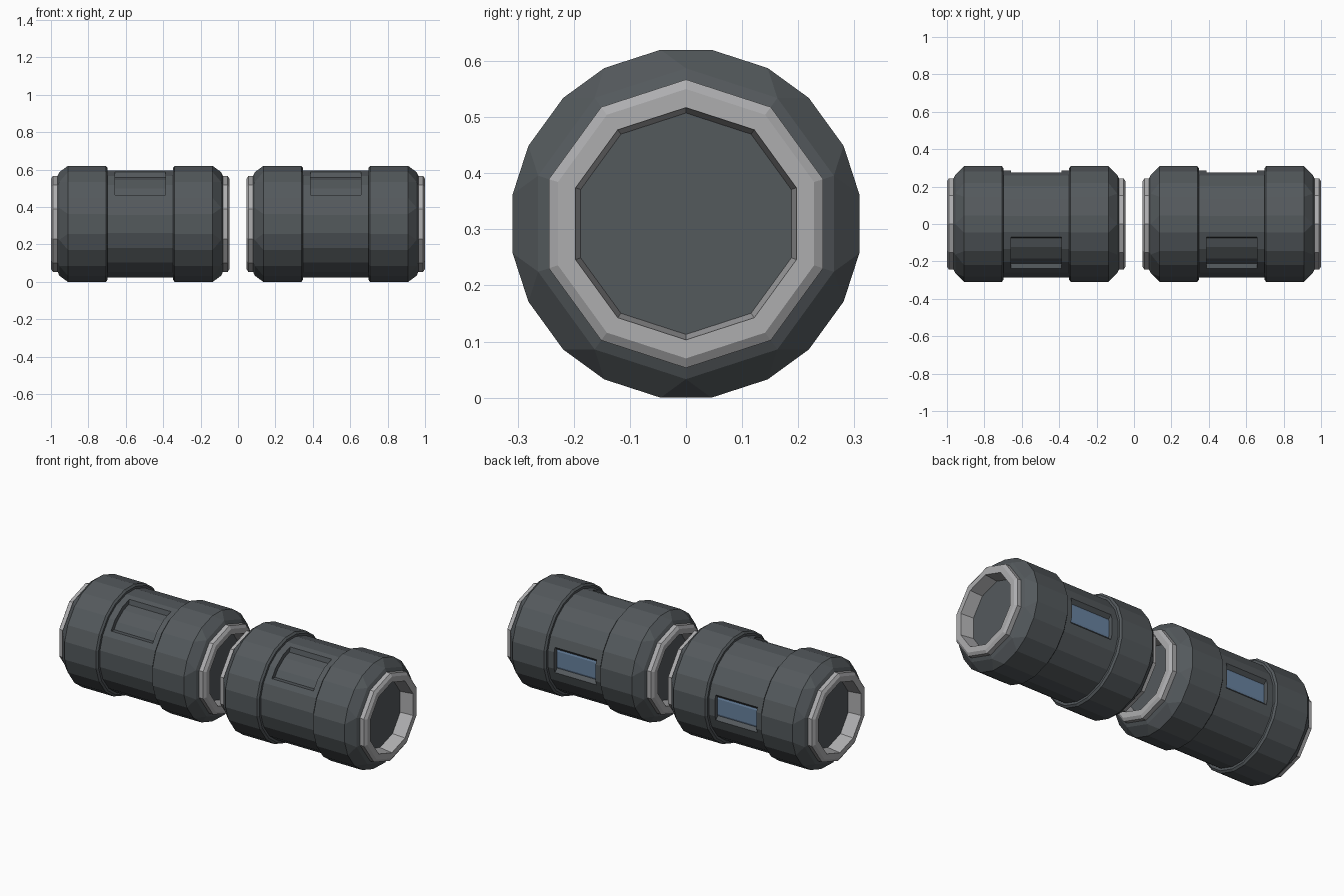
import bpy, bmesh, math
from mathutils import Vector

cube = bpy.data.objects.get("Cube")
if cube:
    bpy.data.objects.remove(cube)

SPREAD = 8.3      # half angle of each flattened corner, degrees
MID_Z = 0.31


def material(name, rgb):
    m = bpy.data.materials.new(name)
    m.use_nodes = True
    m.diffuse_color = (*rgb, 1)
    m.node_tree.nodes["Principled BSDF"].inputs["Base Color"].default_value = (*rgb, 1)
    return m


casing_grey = material("casing dark grey", (0.088, 0.1, 0.108))
rim_grey = material("rim light grey", (0.42, 0.42, 0.43))
glass_blue = material("window blue", (0.14, 0.225, 0.35))


def corner_angles(spread):
    return [36 * i + s * spread for i in range(10) for s in (-1, 1)]


def polar(x, r, angle):
    a = math.radians(angle)
    return Vector((x, r * math.sin(a), r * math.cos(a)))


def finish(bm, name, x, mats):
    bmesh.ops.remove_doubles(bm, verts=bm.verts, dist=0.0001)
    bmesh.ops.recalc_face_normals(bm, faces=bm.faces)
    mesh = bpy.data.meshes.new(name)
    bm.to_mesh(mesh)
    bm.free()
    for m in mats:
        mesh.materials.append(m)
    ob = bpy.data.objects.new(name, mesh)
    ob.location = (x, 0, MID_Z)
    bpy.context.collection.objects.link(ob)


def lathe(name, x, side, profile, mat, closed=True):
    """Rings of (x, radius, spread); spread 0 merges corners into a decagon."""
    bm = bmesh.new()
    rings = [[bm.verts.new(polar(px * side, r, a)) for a in corner_angles(s)]
             for px, r, s in profile]
    pairs = list(zip(rings, rings[1:]))
    if closed:
        pairs.append((rings[-1], rings[0]))
    else:
        bm.faces.new(rings[0])
        bm.faces.new(rings[-1])
    for p, q in pairs:
        for i in range(20):
            j = (i + 1) % 20
            bm.faces.new((p[i], p[j], q[j], q[i]))
    finish(bm, name, x, [mat])


def on_outline(x, r, angle):
    """Point at an angle on the twenty-sided outline of corner radius r."""
    corners = corner_angles(SPREAD)
    for a, b in zip(corners, corners[1:] + [corners[0] + 360]):
        t = angle if angle >= a else angle + 360
        if a - 1e-6 <= t <= b + 1e-6:
            half = math.radians((b - a) / 2)
            off = math.radians(t - (a + b) / 2)
            return polar(x, r * math.cos(half) / math.cos(off), angle)


# Recesses in the barrel: start angle, end angle, floor material slot
RECESSES = [(303, 346, 0), (75, 105, 1)]
OUTER, FLOOR, TAPER = 0.289, 0.264, 3
XS = [-0.2, -0.135, 0.135, 0.2]


def barrel(name, x):
    bm = bmesh.new()
    angles = sorted({a % 360 for a in corner_angles(SPREAD)}
                    | {a for r in RECESSES for a in r[:2]})

    def quad(points, slot=0):
        bm.faces.new([bm.verts.new(p) for p in points]).material_index = slot

    for a, b in zip(angles, angles[1:] + [angles[0] + 360]):
        hole = next((r for r in RECESSES if r[0] <= a and b <= r[1]), None)
        for k, (x0, x1) in enumerate(zip(XS, XS[1:])):
            top = [on_outline(px, OUTER, t % 360)
                   for px, t in ((x0, a), (x1, a), (x1, b), (x0, b))]
            if not (hole and k == 1):
                quad(top)
                continue
            fa = a + TAPER if a == hole[0] else a
            fb = b - TAPER if b == hole[1] else b
            low = [on_outline(px, FLOOR, t)
                   for px, t in ((x0, fa), (x1, fa), (x1, fb), (x0, fb))]
            quad(low, hole[2])
            # walls around the recess
            sides = [1, 3]
            if a == hole[0]:
                sides.append(0)
            if b == hole[1]:
                sides.append(2)
            for i in sides:
                j = (i + 1) % 4
                quad((top[i], top[j], low[j], low[i]))
    finish(bm, name, x, [casing_grey, glass_blue])


COLLAR = [(0.175, 0.265, SPREAD), (0.175, 0.302, SPREAD), (0.184, 0.3133, SPREAD),
          (0.387, 0.3133, SPREAD), (0.4325, 0.277, 0), (0.442, 0.256, 0),
          (0.4, 0.245, 0)]
RIM = [(0.39, 0.257, 0), (0.467, 0.257, 0), (0.4775, 0.24, 0),
       (0.4775, 0.207, 0), (0.3975, 0.197, 0), (0.385, 0.197, 0)]
DISC = [(0.385, 0.21, 0), (0.4, 0.21, 0)]

# Two identical canisters end to end
for label, cx in (("right", -0.5225), ("left", 0.5225)):
    barrel(label + "_barrel", cx)
    for end, side in (("right", -1), ("left", 1)):
        tag = f"{label}_canister_{end}_"
        lathe(tag + "collar", cx, side, COLLAR, casing_grey)
        lathe(tag + "rim", cx, side, RIM, rim_grey)
        lathe(tag + "end_disc", cx, side, DISC, casing_grey, closed=False)
